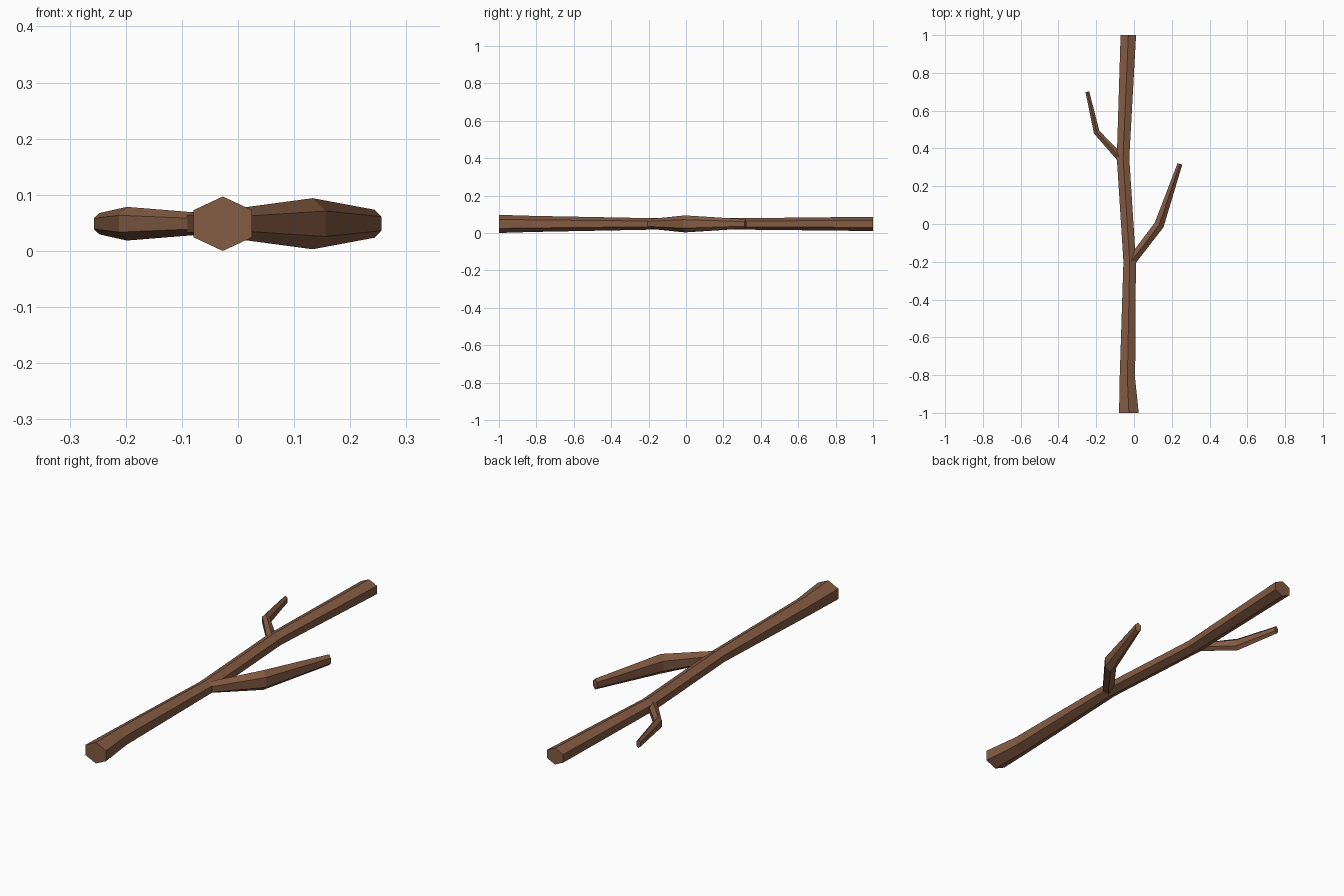
import bpy, bmesh
from mathutils import Vector

if "Cube" in bpy.data.objects:
    bpy.data.objects.remove(bpy.data.objects["Cube"])

ZC = 0.0485  # height of the stick's axis

bark = bpy.data.materials.new("bark")
bark.diffuse_color = (0.23, 0.105, 0.055, 1)
bark.use_nodes = True
bark.node_tree.nodes["Principled BSDF"].inputs["Base Color"].default_value = bark.diffuse_color

# hexagon with a ridge on top: (sideways, up)
HEX = [(0, 1), (1, 0.5), (1, -0.5), (0, -1), (-1, -0.5), (-1, 0.5)]


def limb(name, stations, square=False):
    """Hexagonal limb; each station is x, y, half width, half height."""
    pts = [Vector((s[0], s[1], ZC)) for s in stations]
    bm = bmesh.new()
    rings = []
    for i, (x, y, hw, hh) in enumerate(stations):
        dirs = []
        if i > 0:
            dirs.append((pts[i] - pts[i - 1]).normalized())
        if i < len(pts) - 1:
            dirs.append((pts[i + 1] - pts[i]).normalized())
        t = Vector((0, 1, 0)) if square else sum(dirs, Vector()).normalized()
        side = Vector((t.y, -t.x, 0))
        rings.append([bm.verts.new(pts[i] + side * a * hw + Vector((0, 0, b * hh)))
                      for a, b in HEX])
    for r0, r1 in zip(rings, rings[1:]):
        for k in range(6):
            n = (k + 1) % 6
            bm.faces.new((r0[k], r0[n], r1[n], r1[k]))
    bm.faces.new(rings[0])
    bm.faces.new(rings[-1])
    bmesh.ops.recalc_face_normals(bm, faces=bm.faces)
    me = bpy.data.meshes.new(name)
    bm.to_mesh(me)
    bm.free()
    me.materials.append(bark)
    ob = bpy.data.objects.new(name, me)
    bpy.context.collection.objects.link(ob)
    return ob


# main stem, with end cuts square to y
limb("main_stem", [
    (-0.027, -1.0, 0.052, 0.0485),
    (-0.035, -0.82, 0.041, 0.043),
    (-0.023, -0.2, 0.033, 0.031),
    (-0.058, 0.35, 0.033, 0.031),
    (-0.030, 1.0, 0.041, 0.038),
], square=True)

# large side branch
limb("right_branch", [
    (-0.012, -0.195, 0.024, 0.026),
    (0.133, -0.005, 0.026, 0.0455),
    (0.243, 0.318, 0.013, 0.025),
])

# small side branch
limb("left_twig", [
    (-0.062, 0.338, 0.021, 0.019),
    (-0.198, 0.487, 0.016, 0.030),
    (-0.247, 0.70, 0.010, 0.019),
])
